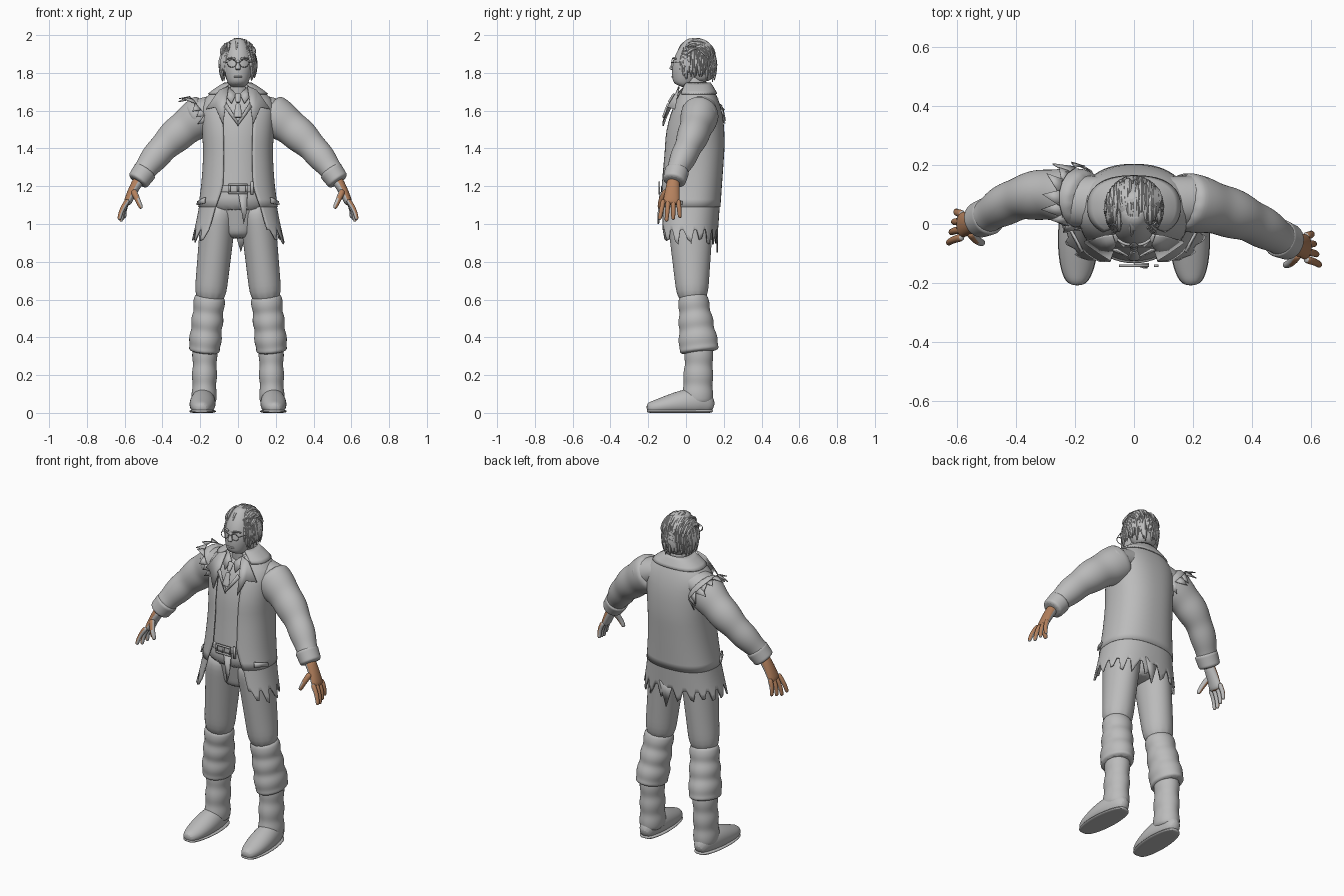
import bpy, bmesh, math, random
from mathutils import Vector

random.seed(4)
cube = bpy.data.objects.get("Cube")
if cube:
    bpy.data.objects.remove(cube, do_unlink=True)

SIDES = {"left": 1, "right": -1}
ACROSS, ALONG, UPWARD = Vector((1, 0, 0)), Vector((0, 1, 0)), Vector((0, 0, 1))


def material(name, *rgb):
    mat = bpy.data.materials.new(name)
    mat.use_nodes = True
    mat.diffuse_color = (*rgb, 1)
    mat.node_tree.nodes["Principled BSDF"].inputs["Base Color"].default_value = (*rgb, 1)
    return mat


GREY = material("cloth grey", 0.5, 0.5, 0.5)
SKIN = material("skin brown", 0.46, 0.22, 0.11)


def finish(name, bm, subdiv=0, thick=0, angle=50):
    """Turn a bmesh into a shaded object."""
    bmesh.ops.recalc_face_normals(bm, faces=bm.faces)
    mesh = bpy.data.meshes.new(name)
    bm.to_mesh(mesh)
    bm.free()
    mesh.materials.append(GREY)
    obj = bpy.data.objects.new(name, mesh)
    bpy.context.collection.objects.link(obj)
    if thick:
        obj.modifiers.new("thickness", "SOLIDIFY").thickness = thick
    if subdiv:
        mod = obj.modifiers.new("smooth", "SUBSURF")
        mod.levels = mod.render_levels = subdiv
    bpy.ops.object.select_all(action="DESELECT")
    obj.select_set(True)
    bpy.context.view_layer.objects.active = obj
    bpy.ops.object.shade_smooth_by_angle(angle=math.radians(angle))
    return obj


def tubes(name, paths, ref=ACROSS, sides=12, subdiv=2):
    """Loft each path of (centre, half width along ref, other half width)."""
    bm = bmesh.new()
    for path in paths:
        rings = []
        for i, (centre, wide, deep) in enumerate(path):
            ahead = path[min(i + 1, len(path) - 1)][0]
            tangent = (ahead - path[max(i - 1, 0)][0]).normalized()
            side = (ref - tangent * tangent.dot(ref)).normalized()
            up = tangent.cross(side)
            ring = []
            for k in range(sides):
                a = math.tau * k / sides
                point = centre + side * math.cos(a) * wide + up * math.sin(a) * deep
                point.z = max(point.z, 0)
                ring.append(bm.verts.new(point))
            rings.append(ring)
        for low, high in zip(rings, rings[1:]):
            for k in range(sides):
                bm.faces.new((low[k], low[k - 1], high[k - 1], high[k]))
        bm.faces.new(rings[0])
        bm.faces.new(rings[-1])
    return finish(name, bm, subdiv)


def limb(start, end, first, last, steps=4, bow=(0, 0, 0), ripple=0.0):
    """Tapering path between two points, optionally bowed and wrinkled."""
    path = []
    for i in range(steps + 1):
        t = i / steps
        centre = Vector(start).lerp(Vector(end), t) + Vector(bow) * math.sin(math.pi * t)
        size = Vector(first).lerp(Vector(last), t)
        wrinkle = ripple * (1 if i % 3 else -1)
        path.append((centre, size.x + wrinkle, size.y + wrinkle))
    return path


def dome(bottom, top, wide, deep, y0, y1):
    """Egg-shaped upright path, fullest a little below the middle."""
    path = []
    for i in range(9):
        t = i / 8
        full = math.sin(math.pi * (0.12 + 0.8 * t)) ** 0.6
        path.append((Vector((0, y0 + (y1 - y0) * t, bottom + (top - bottom) * t)), wide * full, deep * full))
    return path


def flip(path, s, dy=0.0):
    return [(Vector((s * p.x, p.y + dy, p.z)), wide, deep) for p, wide, deep in path]


def both(path):
    return [flip(path, s) for s in SIDES.values()]


def plates(name, polys, thick=0.008):
    bm = bmesh.new()
    for poly in polys:
        bm.faces.new([bm.verts.new(p) for p in poly])
    return finish(name, bm, 0, thick, 30)


def mirrored(*points):
    return [[(s * x, y, z) for x, y, z in points] for s in SIDES.values()]


def outline(z):
    """Half width, front and back of the clothed body at a height."""
    below, above = max(0, 1.4 - z), max(0, z - 1.4) / 0.34
    slope = max(0, z - 1.6) / 0.14
    half = 0.08 + 0.12 * (1 - slope ** 2) if slope else 0.185 + 0.27 * below ** 2 + 0.02 * above
    return half, 0.11 * above ** 2 - 0.12 - 0.09 * below, 0.204 - 0.075 * above ** 3 - 0.07 * below


def on_body(a, z, grow=0.0):
    """Point on the outline; angle 0 is the front, growing towards +x."""
    half, front, back = outline(z)
    s, c = math.sin(a), math.cos(a)
    x = math.copysign(abs(s) ** 0.85, s) * (half + grow)
    y = math.copysign(abs(c) ** 0.85, c) * ((back - front) / 2 + grow)
    return Vector((x, (front + back) / 2 - y, z))


def shell(name, top, bottom, gap, jag=0.0, grow=0.0, rows=16, cols=56):
    """Open-fronted cloth shell, optionally with a torn hem."""
    bm = bmesh.new()
    ends = [bottom - random.uniform(0.5, 1) * jag * (j // 2 % 2) for j in range(cols + 1)]
    grid = []
    for i in range(rows + 1):
        row = []
        for j, end in enumerate(ends):
            z = top + (end - top) * i / rows
            turn = gap(z) + (math.tau - 2 * gap(z)) * j / cols
            row.append(bm.verts.new(on_body(turn, z, grow)))
        grid.append(row)
    for low, high in zip(grid, grid[1:]):
        for j in range(cols):
            bm.faces.new((low[j], low[j + 1], high[j + 1], high[j]))
    return finish(name, bm, 0, 0.008)


# Jacket, torn tails, collar and lapels
shell("jacket", 1.74, 1.09, lambda z: 0.36 + 1.6 * max(0, 1.2 - z))
shell("torn_tails", 1.17, 0.97, lambda z: 0.55 + max(0, 1.1 - z), 0.08, -0.004, 8)
shell("jacket_collar", 1.75, 1.69, lambda z: 0.55 + 2 * (1.75 - z), 0, 0.008, 4)
plates("back_tail_tip", [[(-0.03, 0.17, 1), (0.06, 0.17, 1), (0.015, 0.17, 0.85)]])
plates("jacket_lapels", mirrored((0.05, -0.04, 1.73), (0.1, -0.045, 1.71), (0.17, -0.065, 1.61),
                                 (0.12, -0.1, 1.62), (0.08, -0.125, 1.53)))
plates("pocket_flaps", [[on_body(s * a, z, 0.006) for a, z in ((0.9, 1.14), (1.4, 1.12), (1.4, 1.1), (0.9, 1.11))]
                        for s in SIDES.values()])

# Shirt, neck, tie, belt and pelvis
shirt = []
for i in range(9):
    z = 1.05 + 0.08 * i
    half, front, back = outline(z)
    shirt.append((Vector((0, (front + back) / 2, z)), half * 0.9, (back - front) / 2 - 0.01))
tubes("shirt", [shirt], sides=20, subdiv=1)
tubes("neck", [limb((0, 0.06, 1.64), (0, 0.04, 1.8), (0.07, 0.07), (0.055, 0.06))])
plates("shirt_collar", mirrored((0.055, -0.01, 1.73), (0.01, -0.05, 1.69), (0.035, -0.08, 1.64), (0.065, -0.05, 1.68)))
plates("vest_edges", mirrored((0.06, -0.09, 1.64), (0.075, -0.09, 1.62), (0, -0.125, 1.52), (0, -0.125, 1.54)))
tubes("tie", [limb((0, -0.06, 1.69), (0, -0.09, 1.64), (0.02, 0.01), (0.012, 0.01)),
              limb((0, -0.09, 1.64), (0, -0.12, 1.56), (0.014, 0.01), (0.026, 0.01))], sides=8, subdiv=1)
tubes("belt", [limb((0, 0.025, 1.16), (0, 0.025, 1.21), (0.18, 0.16), (0.18, 0.16))], sides=24, subdiv=1)


def bar(x, z, wide, tall):
    y = -0.145
    return [(x - wide, y, z - tall), (x + wide, y, z - tall), (x + wide, y, z + tall), (x - wide, y, z + tall)]


buckle = [bar(0, z, 0.05, 0.005) for z in (1.165, 1.21)]
buckle += [bar(x, 1.19, 0.005, 0.02) for x in (-0.045, 0, 0.045)]
plates("belt_buckle", buckle + [bar(0.075, 1.19, 0.008, 0.035)])
plates("belt_strap", [[(0, -0.14, 1.17), (0.05, -0.14, 1.17), (0.045, -0.15, 1.06), (0.03, -0.15, 1)]])
tubes("pelvis", [limb((0, 0.025, 1.16), (0, 0.025, 0.92), (0.17, 0.14), (0.09, 0.09))], sides=16)

# Foot: swells over the instep and thins to the toe
foot, sole = [], []
for i in range(9):
    t = i / 8
    wide = 0.03 + 0.042 * math.sin(math.pi * t) ** 0.6
    tall = 0.03 + 0.05 * math.sin(math.pi * t ** 0.5)
    x, y = 0.18 + 0.015 * t, 0.145 - 0.355 * t
    foot.append((Vector((x, y, tall * 0.7)), wide, tall))
    sole.append((Vector((x, y, 0.008)), wide + 0.002, 0.015))

for word, s in SIDES.items():
    # Trousers gathered below the knee, over a wrinkled boot
    tubes(word + "_thigh", [flip(limb((0.095, 0.02, 1.13), (0.152, 0.035, 0.57), (0.1, 0.137), (0.086, 0.082)), s)])
    tubes(word + "_trouser_shin", [flip(limb((0.148, 0.035, 0.63), (0.18, 0.072, 0.315), (0.082, 0.076), (0.087, 0.112),
                                             10, ripple=0.005), s)])
    tubes(word + "_boot", [flip(limb((0.175, 0.07, 0.36), (0.18, 0.06, 0.04), (0.066, 0.074), (0.066, 0.084),
                                     9, ripple=0.004), s)])
    tubes(word + "_foot", [flip(foot, s)])
    tubes(word + "_sole", [flip(sole, s)])

    # Shoulder, sleeve and turned cuff; the left arm reaches further forward
    reach, bend = (-0.065, 0.02) if s > 0 else (0.01, 0.05)
    tubes(word + "_shoulder", [flip(limb((0.02, 0.07, 1.64), (0.26, 0.08, 1.555), (0.09, 0.06), (0.09, 0.09),
                                         5, (0, 0, 0.01)), s)], ALONG, 14)
    tubes(word + "_sleeve", [flip(limb((0.15, 0.08, 1.6), (0.52, reach, 1.25), (0.105, 0.115), (0.055, 0.058),
                                       10, (0.02, bend, 0.02), 0.004), s)], ALONG, 14)
    tubes(word + "_cuff", [flip(limb((0.485, 0.02, 1.29), (0.535, 0, 1.22), (0.068, 0.068), (0.062, 0.06)),
                                s, reach)], ALONG, 14)

    # Hand: palm, four fingers and thumb; the outward side is skin coloured
    hand = [limb((0.52, 0, 1.24), (0.59, -0.015, 1.1), (0.036, 0.034), (0.05, 0.022), bow=(0.005, 0, 0))]
    for k in range(4):
        y = 0.024 - 0.026 * k
        hand.append(limb((0.58, y, 1.13), (0.6 + 0.01 * k, y * 1.4, 1.01 + 0.01 * abs(k - 2)),
                         (0.015, 0.016), (0.011, 0.011), bow=(0.01, 0, 0)))
    hand.append(limb((0.555, -0.035, 1.18), (0.51, -0.075, 1.08), (0.02, 0.02), (0.012, 0.012), bow=(0, -0.01, 0)))
    obj = tubes(word + "_hand", [flip(path, s, reach) for path in hand], ALONG, 8)
    obj.data.materials.append(SKIN)
    for face in obj.data.polygons:
        face.material_index = int(face.normal.dot(Vector((s, 0, 0.35))) > -0.1)

# Torn cloth flaring from the right shoulder
axis, hub = Vector((-0.76, 0.1, -0.64)), Vector((-0.2, 0.09, 1.58))
lift = ALONG.cross(axis).normalized()
lift = lift if lift.z > 0 else -lift


def rim(a, radius, shift):
    return hub + (lift * math.cos(a) + ALONG * math.sin(a)) * radius + axis * shift


rags = []
for k in range(16):
    a = math.tau * k / 16
    flare = 0.115 + 0.045 * max(0, math.cos(a)) * random.uniform(0.3, 1)
    rags.append([rim(a - 0.25, 0.108, -0.02), rim(a + 0.25, 0.108, -0.02),
                 rim(a + random.uniform(-0.2, 0.2), flare, random.uniform(0.01, 0.05))])
plates("torn_shoulder", rags, 0.005)

# Head and face
tubes("head", [dome(1.725, 1.98, 0.078, 0.083, -0.022, 0.05)], sides=16)
tubes("nose", [limb((0, -0.06, 1.87), (0, -0.078, 1.815), (0.008, 0.008), (0.017, 0.014))], sides=8)
tubes("lips", [limb((-0.026, -0.06, 1.78), (0.026, -0.06, 1.78), (0.005, 0.006), (0.005, 0.006), bow=(0, -0.014, 0))],
      UPWARD, 8)
tubes("brows", both(limb((0.012, -0.07, 1.873), (0.058, -0.05, 1.873), (0.006, 0.006), (0.004, 0.005),
                         bow=(0, -0.006, 0.006))), UPWARD, 8)
tubes("ears", both(limb((0.076, 0.03, 1.81), (0.08, 0.035, 1.88), (0.008, 0.012), (0.008, 0.016))), sides=8)
lens = []
for k in range(17):
    a = math.tau * k / 16
    lens.append((Vector((0.033 + 0.024 * math.cos(a), -0.078, 1.85 + 0.02 * math.sin(a))), 0.002, 0.002))
wire = (0.002, 0.002)
temple = limb((0.057, -0.078, 1.855), (0.084, 0.035, 1.86), wire, wire, bow=(0.006, 0, 0))
bridge = limb((-0.01, -0.078, 1.855), (0.01, -0.078, 1.855), wire, wire)
tubes("eyeglasses", both(lens) + both(temple) + [bridge], Vector((0.1, 1, 0.2)), 6, 0)

# Hair: a cap, hanging locks around it and locks swept back over the top
tubes("hair_cap", [dome(1.75, 1.98, 0.09, 0.083, 0.09, 0.055)], sides=16)


def lock(place, size):
    """Round lock, thin at both ends, along place(t)."""
    path = []
    for k in range(7):
        wide = size * math.sin(math.pi * (0.1 + 0.85 * k / 6))
        path.append((place(k / 6), wide, wide * 0.8))
    return path


def hanging(turn, start, end):
    def place(t):
        tilt = min(start + 1.5 * t, math.pi / 2)
        z = 1.87 + 0.11 * math.cos(tilt)
        z = min(z, z * (1 - t) + end * t)
        out = math.sin(tilt) * (1 - 0.8 * max(0, 1.84 - z))
        return Vector((0.093 * out * math.sin(turn), 0.052 - 0.105 * out * math.cos(turn), z))
    return place


def swept(x, start, span):
    def place(t):
        a = start + span * t
        lean = math.sqrt(1 - (x / 0.1) ** 2)
        return Vector((x, 0.052 + 0.108 * lean * math.sin(a), 1.865 + 0.113 * lean * math.cos(a)))
    return place


locks = []
for i in range(100):
    turn = math.tau * i / 100
    if math.cos(turn) < 0.78:
        locks.append(lock(hanging(turn, random.uniform(0.6, 1.2), random.uniform(1.75, 1.84)), 0.011))
for i in range(60):
    x = 0.085 * math.sin(2.4 * i)
    locks.append(lock(swept(x, random.uniform(-1.05, 0.5), random.uniform(0.8, 1.2)), 0.011))
tubes("hair_locks", locks, Vector((1, 0.3, 0.1)), 6, 0)
